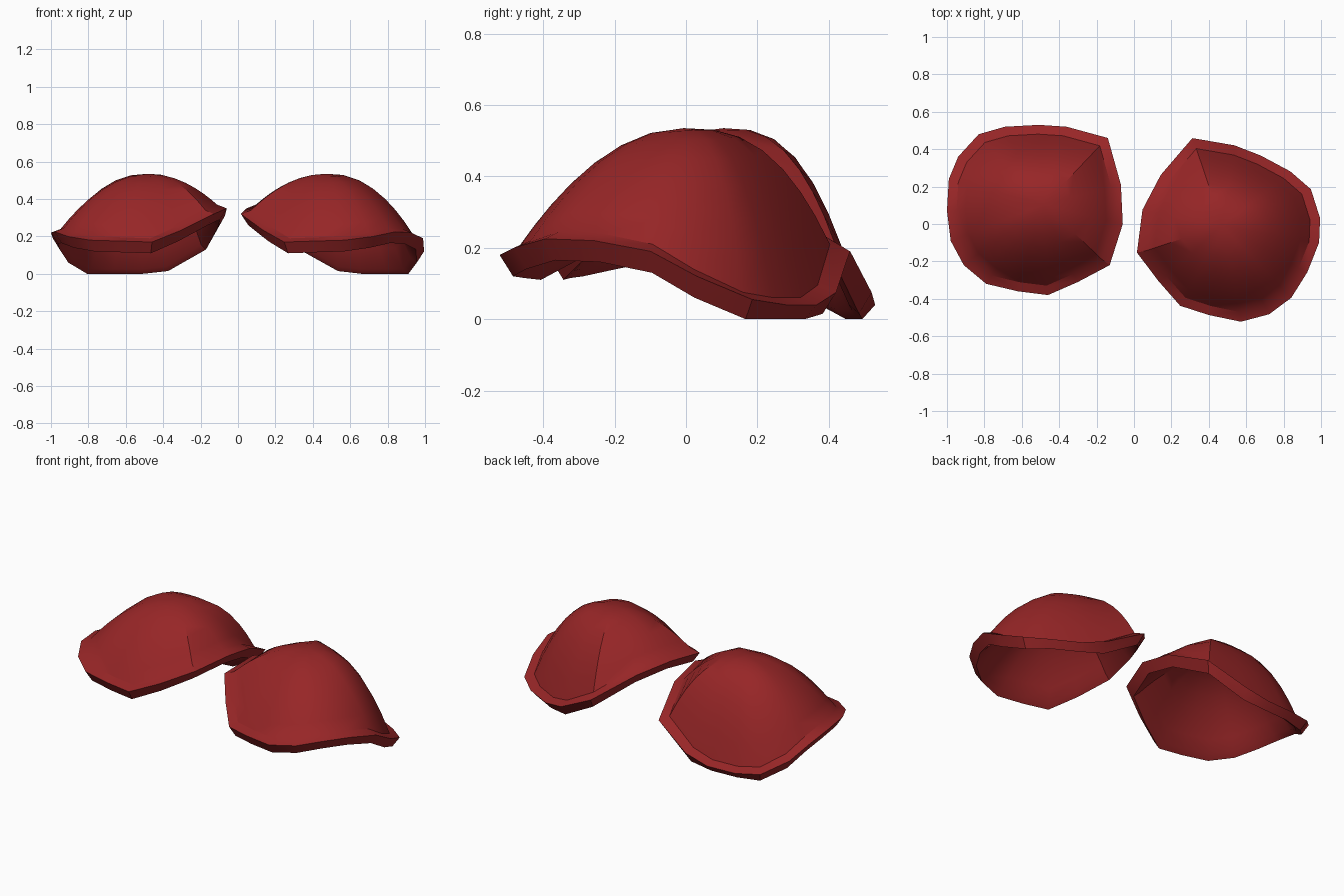
import bpy
import bmesh
import math
from mathutils import Vector, Matrix

cube = bpy.data.objects.get("Cube")
if cube:
    bpy.data.objects.remove(cube, do_unlink=True)

# One flat colour for both shells
red = bpy.data.materials.new("dark_red")
colour = (0.31, 0.019, 0.02, 1.0)
red.use_nodes = True
red.diffuse_color = colour
red.node_tree.nodes["Principled BSDF"].inputs["Base Color"].default_value = colour

# Outer rim of the right pad (x, y, height), walked around once
RIM = [
    (-.06, 0, .35), (-.07, .21, .31), (-.14, .46, .19), (-.36, .52, .075),
    (-.51, .53, .04), (-.69, .52, .04), (-.83, .48, .055), (-.94, .36, .12),
    (-.99, .24, .19), (-1, .07, .22), (-.98, -.09, .225), (-.91, -.22, .2),
    (-.79, -.32, .18), (-.62, -.36, .175), (-.46, -.38, .17),
    (-.3, -.31, .235), (-.13, -.22, .32),
]
CENTRE = Vector((-.53, .08, 0))
APEX = Vector((.05, .025, .535))
STEPS = (.1, .2, .32, .46, .62, .8)


def scaled(ring, factor, lift):
    """Shrink a ring towards the centre and raise or lower it."""
    return [Vector((p.x * factor, p.y * factor, p.z + lift)) for p in ring]


def dome(ring, apex):
    """Rings from a rim up to the apex, fuller towards the back."""
    rings = []
    for t in STEPS:
        level = []
        for p in ring:
            q = p.lerp(apex, t)
            power = 2 + max(0, p.y) / .5
            q.z = p.z + (apex.z - p.z) * (1 - (1 - t) ** power)
            level.append(q)
        rings.append(level)
    return rings


def make_pad(name, matrix):
    outer = [Vector(p) - CENTRE for p in RIM]
    crease = scaled(outer, .89, .02)
    lower = scaled(outer, .92, 0)
    for p in lower:
        p.z = max(0, p.z - .06)
    inner = scaled(lower, .93, .025)
    inner_apex = APEX - Vector((0, 0, .05))

    # Rings run from the outside top, around the rim, to the inside top
    rings = dome(crease, APEX)[::-1] + [crease, outer, lower, inner]
    rings += dome(inner, inner_apex)

    bm = bmesh.new()
    loops = [[bm.verts.new(p) for p in ring] for ring in rings]
    n = len(RIM)
    for a, b in zip(loops, loops[1:]):
        for i in range(n):
            j = (i + 1) % n
            bm.faces.new((a[i], a[j], b[j], b[i]))
    for loop, tip in ((loops[0], APEX), (loops[-1], inner_apex)):
        cap = bm.verts.new(tip)
        for i in range(n):
            bm.faces.new((loop[i], loop[(i + 1) % n], cap))
    bm.transform(matrix)
    bmesh.ops.recalc_face_normals(bm, faces=bm.faces)

    mesh = bpy.data.meshes.new(name)
    bm.to_mesh(mesh)
    bm.free()
    mesh.materials.append(red)
    obj = bpy.data.objects.new(name, mesh)
    bpy.context.collection.objects.link(obj)
    bpy.ops.object.select_all(action='DESELECT')
    obj.select_set(True)
    bpy.context.view_layer.objects.active = obj
    bpy.ops.object.shade_smooth_by_angle(angle=math.radians(32))


# Right pad, and its mirrored twin turned about the vertical
make_pad("right_pad", Matrix.Translation(CENTRE))
mirror = Matrix.Scale(-1, 4, (1, 0, 0))
turn = Matrix.Rotation(math.radians(-25), 4, 'Z')
make_pad("left_pad", Matrix.Translation((.505, -.05, 0)) @ turn @ mirror)
